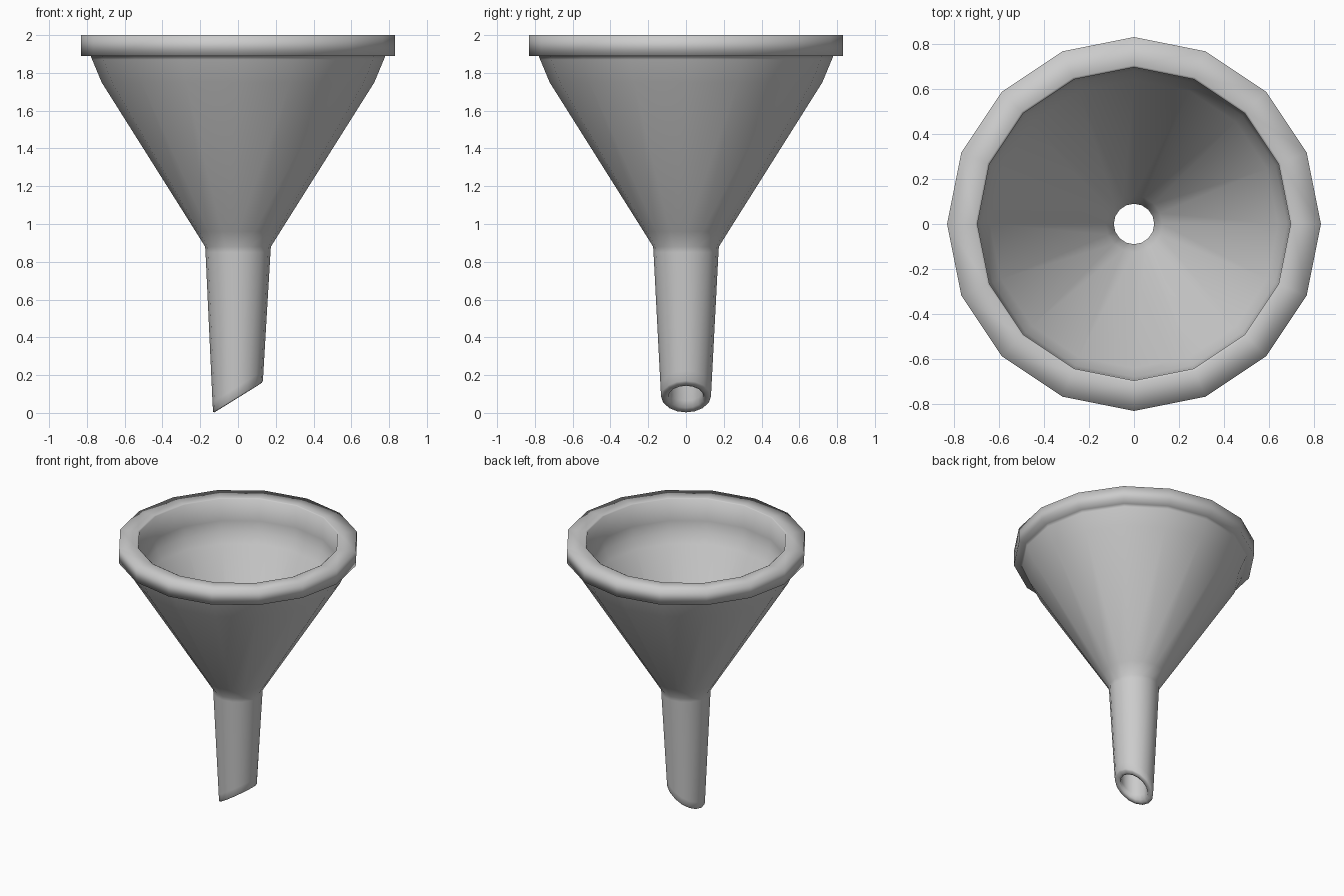
import bpy, bmesh
from math import cos, sin, pi

if "Cube" in bpy.data.objects:
    bpy.data.objects.remove(bpy.data.objects["Cube"])

SIDES = 16
SLANT = 0.62  # slope of the cut spout tip


def lathe(name, profile):
    """Closed ring of loops; each entry is (radius, height, tilt along x)."""
    bm = bmesh.new()
    loops = []
    for r, z, tilt in profile:
        ring = []
        for i in range(SIDES):
            a = 2 * pi * i / SIDES
            x, y = r * cos(a), r * sin(a)
            ring.append(bm.verts.new((x, y, z + tilt * x)))
        loops.append(ring)
    for k, low in enumerate(loops):
        high = loops[(k + 1) % len(loops)]
        for i in range(SIDES):
            j = (i + 1) % SIDES
            bm.faces.new((low[i], low[j], high[j], high[i]))
    bmesh.ops.recalc_face_normals(bm, faces=bm.faces)
    mesh = bpy.data.meshes.new(name)
    bm.to_mesh(mesh)
    bm.free()
    for p in mesh.polygons:
        p.use_smooth = True
    obj = bpy.data.objects.new(name, mesh)
    bpy.context.collection.objects.link(obj)
    return obj


# Funnel shell: outside from tip to rim, then back down the inside
lathe("funnel", [
    (0.108, 0.080, SLANT),   # rounded slanted tip
    (0.126, 0.081, SLANT),
    (0.132, 0.088, SLANT),
    (0.135, 0.140, SLANT),
    (0.172, 0.850, 0),       # spout meets cone
    (0.174, 0.880, 0),
    (0.224, 0.960, 0),
    (0.722, 1.750, 0),
    (0.772, 1.870, 0),
    (0.780, 1.890, 0),       # under the rim
    (0.830, 1.890, 0),       # rim
    (0.830, 2.000, 0),
    (0.705, 2.000, 0),
    (0.695, 1.995, 0),
    (0.694, 1.830, 0),       # inner wall
    (0.680, 1.750, 0),
    (0.640, 1.680, 0),
    (0.125, 0.860, 0),       # throat
    (0.090, 0.800, 0),
    (0.090, 0.120, SLANT),   # bore of the spout
    (0.094, 0.085, SLANT),
])
